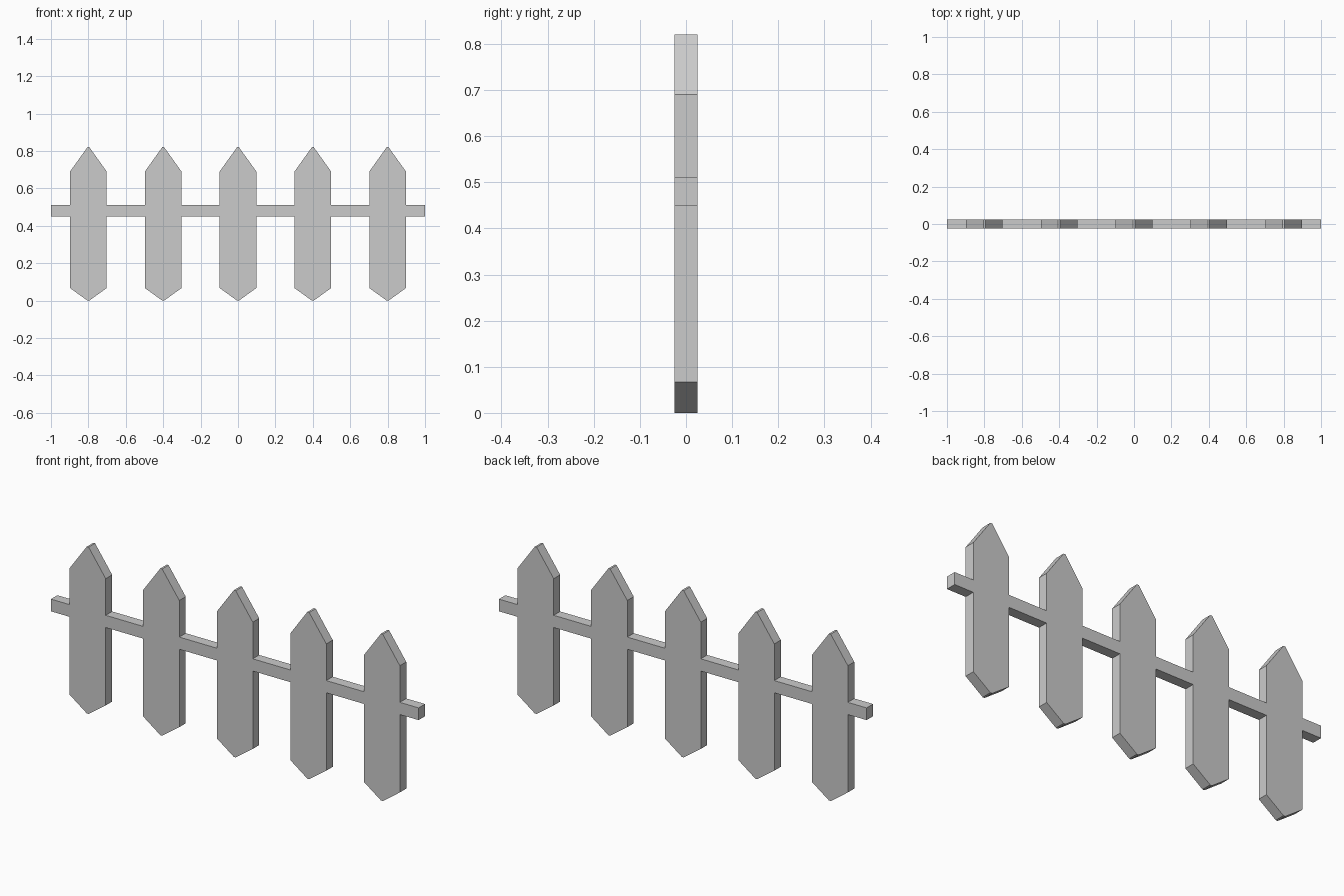
import bpy
import bmesh

DEPTH = 0.05        # thickness of pickets and rail
HALF = 0.098        # half the picket width
SPACING = 0.4
COUNT = 5
RAIL_LOW, RAIL_HIGH = 0.45, 0.51

cube = bpy.data.objects.get("Cube")
if cube:
    bpy.data.objects.remove(cube, do_unlink=True)

grey = bpy.data.materials.new("light_grey")
grey.use_nodes = True
colour = (0.6, 0.6, 0.6, 1)
grey.diffuse_color = colour
grey.node_tree.nodes["Principled BSDF"].inputs["Base Color"].default_value = colour


def slab(name, outline, x=0):
    """Extrude a front outline through the fence thickness."""
    bm = bmesh.new()
    face = bm.faces.new([bm.verts.new((px, -DEPTH / 2, pz)) for px, pz in outline])
    new = bmesh.ops.extrude_face_region(bm, geom=[face])["geom"]
    verts = [v for v in new if isinstance(v, bmesh.types.BMVert)]
    bmesh.ops.translate(bm, verts=verts, vec=(0, DEPTH, 0))
    bmesh.ops.recalc_face_normals(bm, faces=bm.faces)
    mesh = bpy.data.meshes.new(name)
    bm.to_mesh(mesh)
    bm.free()
    mesh.materials.append(grey)
    obj = bpy.data.objects.new(name, mesh)
    obj.location.x = x
    bpy.context.collection.objects.link(obj)
    return obj


# Pickets: pointed at both ends with slightly blunted tips
side = [(0.005, 0), (HALF, 0.067), (HALF, 0.69), (0.005, 0.82)]
picket_outline = side + [(-px, pz) for px, pz in reversed(side)]
centres = [(i - (COUNT - 1) / 2) * SPACING for i in range(COUNT)]
for i, x in enumerate(centres):
    slab(f"picket_{i + 1}", picket_outline, x)

# Rail: flush pieces filling the gaps and the two outer ends
starts = [-1] + [x + HALF for x in centres]
ends = [x - HALF for x in centres] + [1]
for i, (a, b) in enumerate(zip(starts, ends)):
    slab(f"rail_piece_{i + 1}",
         [(a, RAIL_LOW), (b, RAIL_LOW), (b, RAIL_HIGH), (a, RAIL_HIGH)])
